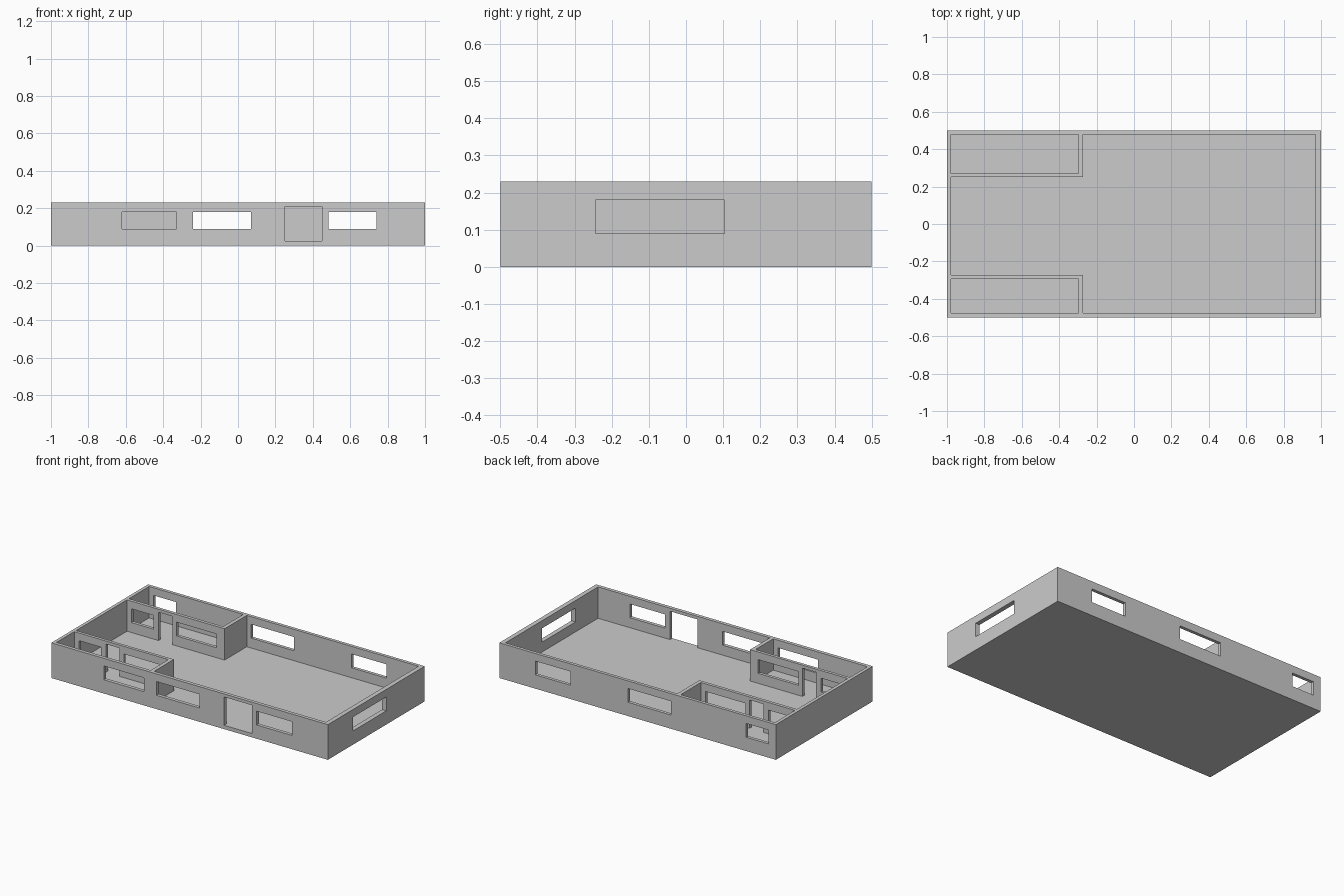
import bpy, bmesh

if "Cube" in bpy.data.objects:
    bpy.data.objects.remove(bpy.data.objects["Cube"])

HEIGHT, FLOOR = 0.23, 0.025
SILL, HEAD, LINTEL = 0.09, 0.18, 0.21


def prism(name, outline, z0, z1):
    """Extrude a plan outline (counter-clockwise) from z0 to z1."""
    bm = bmesh.new()
    base = bm.faces.new([bm.verts.new((x, y, z0)) for x, y in outline])
    top = bmesh.ops.extrude_face_region(bm, geom=[base])["geom"]
    verts = [g for g in top if isinstance(g, bmesh.types.BMVert)]
    bmesh.ops.translate(bm, verts=verts, vec=(0, 0, z1 - z0))
    bmesh.ops.recalc_face_normals(bm, faces=bm.faces)
    mesh = bpy.data.meshes.new(name)
    bm.to_mesh(mesh)
    bm.free()
    obj = bpy.data.objects.new(name, mesh)
    bpy.context.collection.objects.link(obj)
    return obj


def rect(x0, x1, y0, y1):
    return [(x0, y0), (x1, y0), (x1, y1), (x0, y1)]


def cut(target, outline, z0, z1):
    """Subtract a prism from the target and discard the cutter."""
    cutter = prism("cutter", outline, z0, z1)
    cutter.hide_render = True
    mod = target.modifiers.new("cut", 'BOOLEAN')
    mod.operation, mod.solver, mod.object = 'DIFFERENCE', 'EXACT', cutter
    bpy.context.view_layer.objects.active = target
    bpy.ops.object.modifier_apply(modifier=mod.name)
    bpy.data.objects.remove(cutter, do_unlink=True)


# Solid block for floor and walls
house = prism("house_walls_and_floor", rect(-1, 1, -0.5, 0.5), 0, HEIGHT)

# Rooms: T-shaped hall and two corner rooms
L, R, F, B = -0.978, 0.97, -0.477, 0.479
hall = [(L, -0.274), (-0.272, -0.274), (-0.272, F), (R, F),
        (R, B), (-0.272, B), (-0.272, 0.25), (L, 0.25)]
for room in (hall, rect(L, -0.297, 0.271, B), rect(L, -0.297, F, -0.294)):
    cut(house, room, FLOOR, HEIGHT + 0.1)

# Wall bands (y range around each wall) with their windows and doors (x ranges)
window, door = (SILL, HEAD), (FLOOR, LINTEL)
inner = [(-0.945, -0.785, window), (-0.75, -0.65, door), (-0.62, -0.33, window)]
walls = [
    ((-0.51, -0.46), [(-0.62, -0.33, window), (-0.24, 0.07, window),
                      (0.25, 0.45, door), (0.485, 0.74, window)]),
    ((0.46, 0.51), [(-0.945, -0.785, window), (-0.24, 0.07, window),
                    (0.485, 0.74, window)]),
    ((0.24, 0.28), inner),
    ((-0.304, -0.264), inner),
]
for (y0, y1), openings in walls:
    for x0, x1, (z0, z1) in openings:
        cut(house, rect(x0, x1, y0, y1), z0, z1)

# Window in the right end wall
cut(house, rect(0.95, 1.01, -0.243, 0.103), SILL, HEAD)
